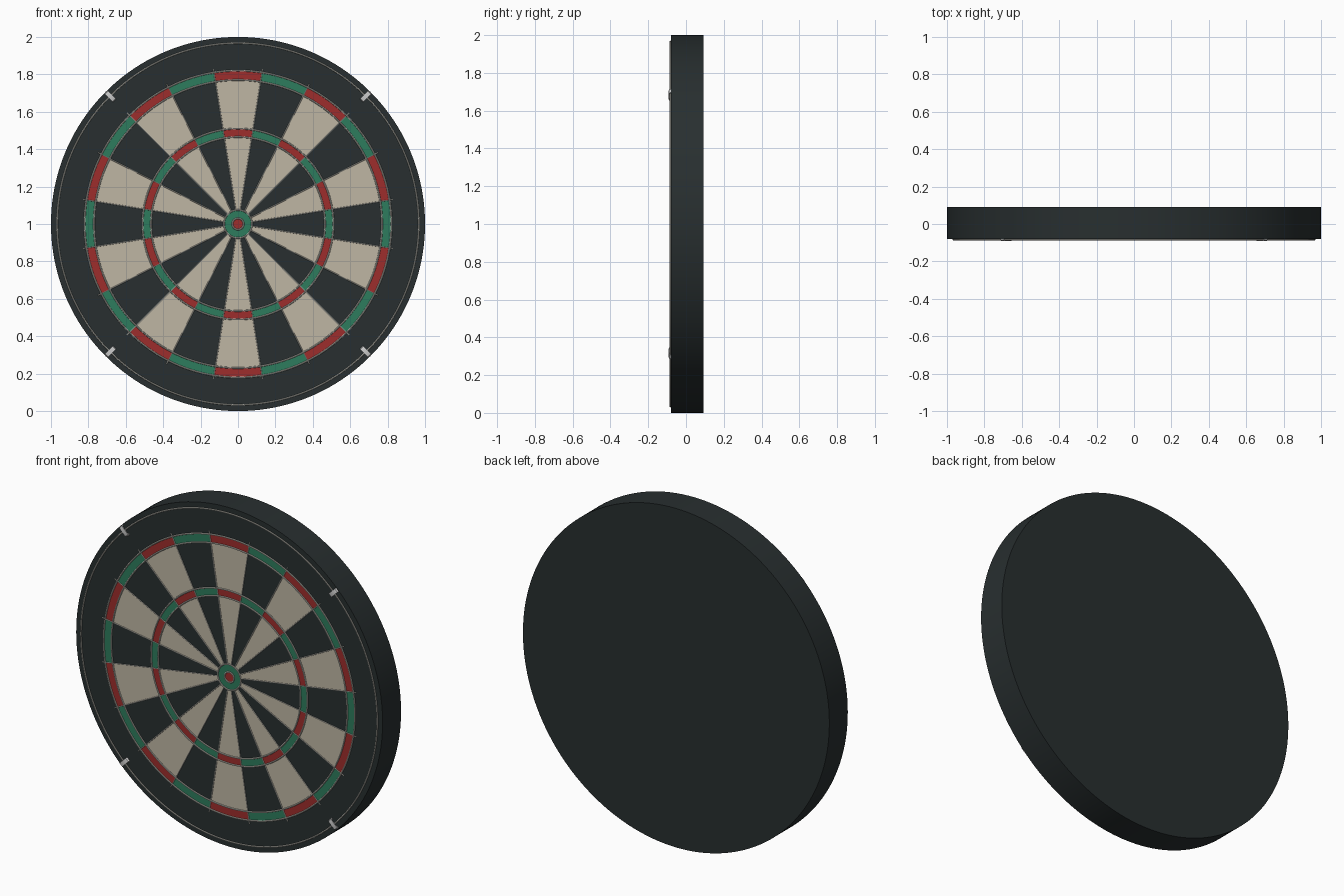
import bpy, bmesh, math
from mathutils import Matrix, Vector

if "Cube" in bpy.data.objects:
    bpy.data.objects.remove(bpy.data.objects["Cube"])

FRONT, BACK, CZ = -0.08, 0.092, 1.0
SUB = 8                 # steps per scoring sector
N = 20 * SUB


def material(name, rgb):
    m = bpy.data.materials.new(name)
    m.diffuse_color = (*rgb, 1)
    m.use_nodes = True
    m.node_tree.nodes["Principled BSDF"].inputs["Base Color"].default_value = m.diffuse_color
    return m


DARK = material("dark_fibre", (0.021, 0.028, 0.029))
CREAM = material("cream_fibre", (0.52, 0.47, 0.37))
RED = material("red_fibre", (0.34, 0.027, 0.025))
GREEN = material("green_fibre", (0.026, 0.20, 0.11))
WIRE = material("wire", (0.50, 0.49, 0.44))
STEEL = material("steel", (0.55, 0.55, 0.53))


def finish(name, bm, mats):
    bmesh.ops.recalc_face_normals(bm, faces=bm.faces)
    me = bpy.data.meshes.new(name)
    bm.to_mesh(me)
    bm.free()
    for m in mats:
        me.materials.append(m)
    ob = bpy.data.objects.new(name, me)
    bpy.context.collection.objects.link(ob)
    bpy.ops.object.select_all(action='DESELECT')
    ob.select_set(True)
    bpy.context.view_layer.objects.active = ob
    bpy.ops.object.shade_smooth_by_angle(angle=math.radians(40))
    return ob


def polar(r, a, y):
    # angle is measured clockwise from the top of the board
    return Vector((r * math.sin(a), y, CZ + r * math.cos(a)))


def loop(bm, r, y):
    return [bm.verts.new(polar(r, 2 * math.pi * (i / N - 1 / 40), y)) for i in range(N)]


# Board: scored front face, rim and back in one closed mesh
# (outer radius of band, colour of even sectors, colour of odd sectors)
bands = [(0.075, 3, 3), (0.465, 1, 0), (0.51, 2, 3),
         (0.77, 1, 0), (0.82, 2, 3), (1.0, 0, 0)]
bm = bmesh.new()
ring = loop(bm, 0.03, FRONT)
bm.faces.new(ring).material_index = 2          # inner bull
for r, even, odd in bands:
    nxt = loop(bm, r, FRONT)
    for i in range(N):
        j = (i + 1) % N
        f = bm.faces.new((ring[i], ring[j], nxt[j], nxt[i]))
        f.material_index = odd if (i // SUB) % 2 else even
    ring = nxt
back = loop(bm, 1.0, BACK)
for i in range(N):
    j = (i + 1) % N
    bm.faces.new((ring[i], ring[j], back[j], back[i]))
bm.faces.new(back)
finish("board", bm, [DARK, CREAM, RED, GREEN])


# Wire hoops around the scoring bands and the outer number hoop
def hoop(name, r, t, y):
    bm = bmesh.new()
    k = 8
    rows = [loop(bm, r + t * math.cos(2 * math.pi * s / k),
                 y + t * math.sin(2 * math.pi * s / k)) for s in range(k)]
    for s in range(k):
        a, b = rows[s], rows[(s + 1) % k]
        for i in range(N):
            j = (i + 1) % N
            bm.faces.new((a[i], a[j], b[j], b[i]))
    finish(name, bm, [WIRE])


for name, r in (("inner_bull_wire", 0.03), ("outer_bull_wire", 0.075),
                ("inner_treble_wire", 0.465), ("outer_treble_wire", 0.51),
                ("inner_double_wire", 0.77), ("outer_double_wire", 0.82)):
    hoop(name, r, 0.0045, FRONT - 0.001)
hoop("outer_hoop", 0.967, 0.004, FRONT - 0.003)

# Radial divider wires
bm = bmesh.new()
r0, r1 = 0.075, 0.84
for i in range(20):
    a = math.radians(18 * i + 9)
    mat = Matrix.Translation(polar((r0 + r1) / 2, a, FRONT - 0.001)) @ Matrix.Rotation(a, 4, 'Y')
    bmesh.ops.create_cone(bm, cap_ends=True, segments=8, radius1=0.0028, radius2=0.0028,
                          depth=r1 - r0, matrix=mat)
finish("divider_wires", bm, [WIRE])

# Four arched clips that hold the outer hoop
arch = [(0.938, 0.0), (0.943, -0.009), (0.951, -0.012), (0.991, -0.012), (0.999, -0.009),
        (1.003, 0.0), (0.998, 0.002), (0.994, -0.006), (0.989, -0.008), (0.953, -0.008),
        (0.948, -0.006), (0.943, 0.002)]
for n, deg in enumerate((45, 135, 225, 315)):
    a = math.radians(deg)
    side = Vector((math.cos(a), 0, -math.sin(a))) * 0.0125
    bm = bmesh.new()
    left, right = ([bm.verts.new(polar(r - 0.006, a, FRONT + y) + s * side) for r, y in arch]
                   for s in (-1, 1))
    m = len(arch)
    for i in range(m):
        j = (i + 1) % m
        bm.faces.new((left[i], left[j], right[j], right[i]))
    bm.faces.new(left)
    bm.faces.new(right)
    finish("hoop_clip_%d" % (n + 1), bm, [STEEL])
